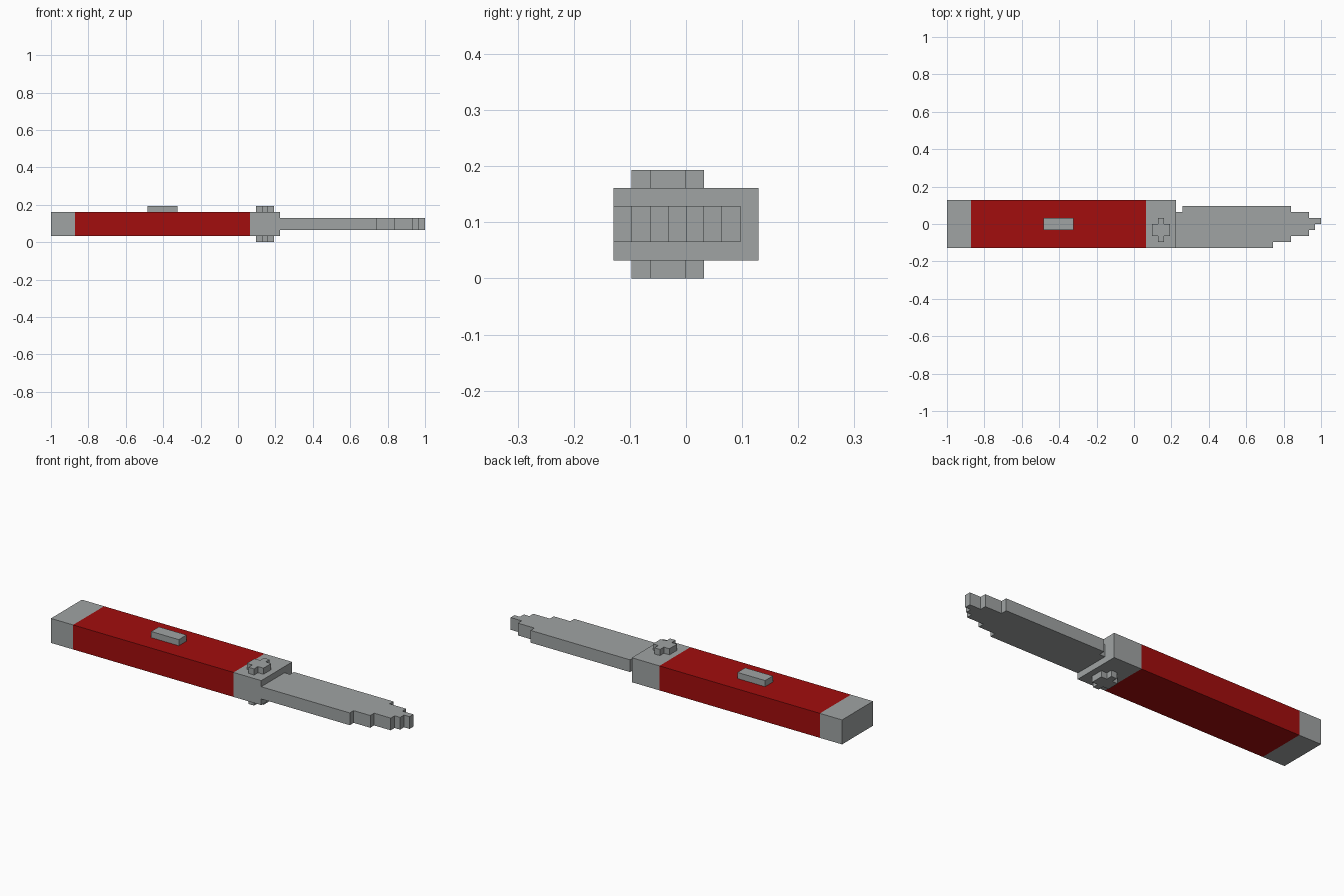
import bpy
import bmesh

U = 2 / 62  # grid step that every part snaps to

cube = bpy.data.objects.get("Cube")
if cube:
    bpy.data.objects.remove(cube, do_unlink=True)


def make_material(name, color):
    mat = bpy.data.materials.new(name)
    mat.diffuse_color = (*color, 1)
    mat.use_nodes = True
    bsdf = mat.node_tree.nodes["Principled BSDF"]
    bsdf.inputs["Base Color"].default_value = (*color, 1)
    bsdf.inputs["Roughness"].default_value = 0.6
    return mat


steel = make_material("steel grey", (0.35, 0.37, 0.37))
red = make_material("handle red", (0.36, 0.004, 0.004))


def prism(name, outline, z0, z1, cuts=(), red_span=None):
    """Extrude an outline in grid steps upward, optionally split along x."""
    bm = bmesh.new()
    base = bm.faces.new([bm.verts.new((x * U, y * U, z0 * U)) for x, y in outline])
    ext = bmesh.ops.extrude_face_region(bm, geom=[base])
    top = [v for v in ext["geom"] if isinstance(v, bmesh.types.BMVert)]
    bmesh.ops.translate(bm, verts=top, vec=(0, 0, (z1 - z0) * U))
    for x in cuts:
        bmesh.ops.bisect_plane(bm, geom=bm.verts[:] + bm.edges[:] + bm.faces[:],
                               plane_co=(x * U, 0, 0), plane_no=(1, 0, 0))
    bmesh.ops.recalc_face_normals(bm, faces=bm.faces[:])
    if red_span:
        for f in bm.faces:
            f.material_index = int(red_span[0] < f.calc_center_median().x / U < red_span[1])
    mesh = bpy.data.meshes.new(name)
    bm.to_mesh(mesh)
    bm.free()
    mesh.materials.append(steel)
    mesh.materials.append(red)
    obj = bpy.data.objects.new(name, mesh)
    bpy.context.collection.objects.link(obj)
    return obj


def rect(x0, x1, y0, y1):
    return [(x0, y0), (x1, y0), (x1, y1), (x0, y1)]


# Handle: red grip between a steel end cap and a steel bolster
prism("handle", rect(-31, 7, -4, 4), 1, 5, cuts=(-27, 2), red_span=(-27, 2))

# Raised button on the grip
prism("grip_button", rect(-15, -10, -1, 1), 5, 6)

# Cross-shaped pivot heads above and below the bolster
cross = [(4, -3), (5, -3), (5, -2), (6, -2), (6, 0), (5, 0),
         (5, 1), (4, 1), (4, 0), (3, 0), (3, -2), (4, -2)]
for name, z in (("pivot_top", 5), ("pivot_bottom", 0)):
    prism(name, cross, z, z + 1)

# Blade: stepped lower edge, tip, then stepped upper edge back to the root notch
blade = [(7, -4), (23, -4), (23, -3), (26, -3), (26, -2), (29, -2),
         (29, -1), (30, -1), (30, 0), (31, 0), (31, 1), (29, 1),
         (29, 2), (26, 2), (26, 3), (8, 3), (8, 2), (7, 2)]
prism("blade", blade, 2, 4)
